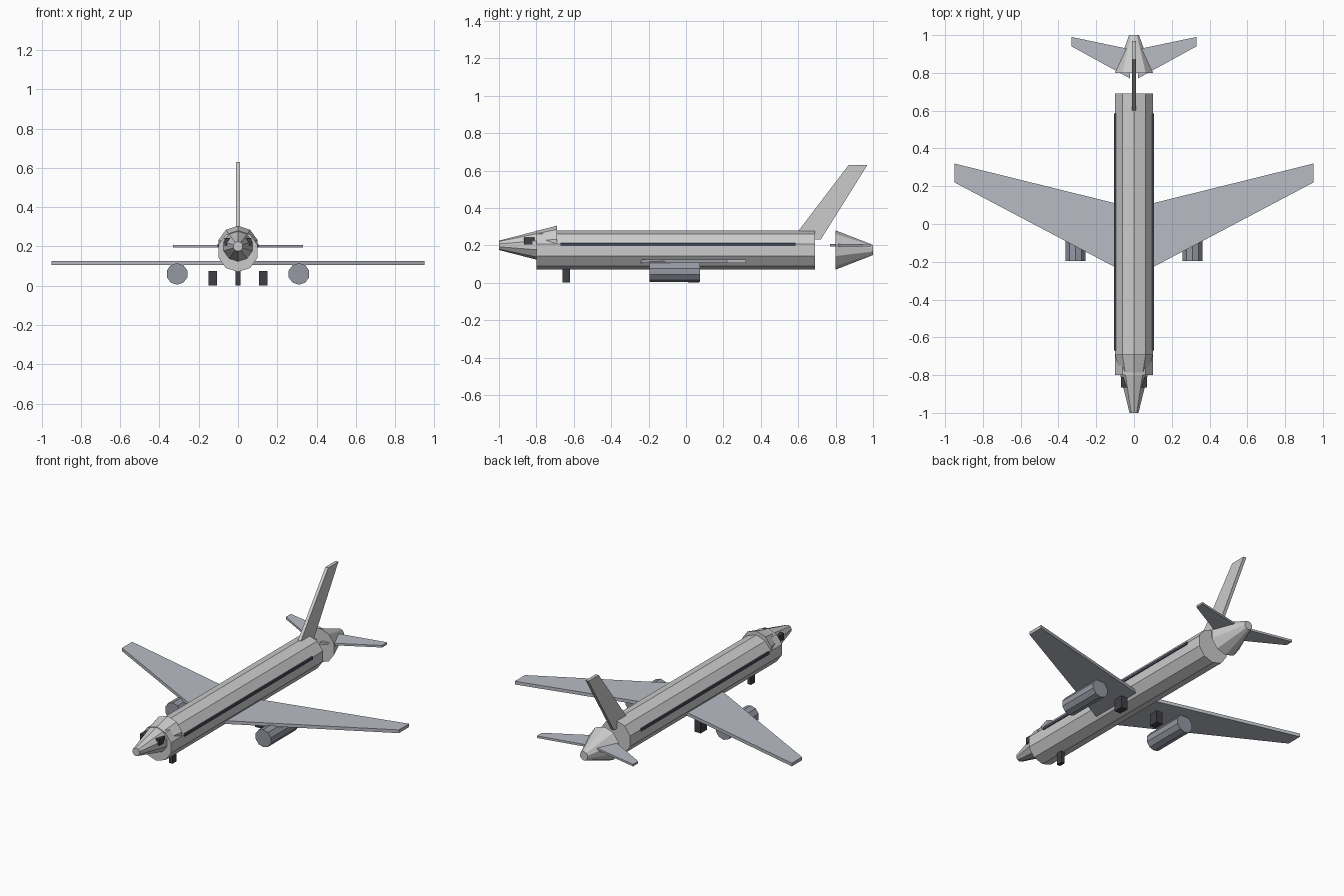
import bpy, bmesh
from math import sin, cos, pi

if "Cube" in bpy.data.objects:
    bpy.data.objects.remove(bpy.data.objects["Cube"])

def paint(name, rgb):
    m = bpy.data.materials.new(name)
    m.diffuse_color = (*rgb, 1)
    m.use_nodes = True
    m.node_tree.nodes["Principled BSDF"].inputs["Base Color"].default_value = m.diffuse_color
    return m

wing_grey = paint("wing_grey", (0.48, 0.50, 0.55))
engine_grey = paint("engine_grey", (0.30, 0.31, 0.37))
black = paint("black", (0.05, 0.05, 0.06))
glass = paint("glass", (0.06, 0.07, 0.10))

def loft(name, rings, mat=None):
    """Skin a solid through rings of equal point count and cap both ends."""
    bm = bmesh.new()
    loops = [[bm.verts.new(p) for p in ring] for ring in rings]
    n = len(loops[0])
    for a, b in zip(loops, loops[1:]):
        for i in range(n):
            bm.faces.new((a[i], a[(i + 1) % n], b[(i + 1) % n], b[i]))
    bm.faces.new(loops[0])
    bm.faces.new(loops[-1])
    bmesh.ops.recalc_face_normals(bm, faces=bm.faces)
    me = bpy.data.meshes.new(name)
    bm.to_mesh(me)
    bm.free()
    ob = bpy.data.objects.new(name, me)
    bpy.context.collection.objects.link(ob)
    if mat:
        me.materials.append(mat)
    return ob

def tube(name, x, z, y0, r0, y1, r1, mat=None, sides=10):
    """Ten-sided tube or cone along y with a corner at the top."""
    def ring(y, r):
        return [(x + r * sin(2 * pi * i / sides), y, z + r * cos(2 * pi * i / sides))
                for i in range(sides)]
    return loft(name, [ring(y0, r0), ring(y1, r1)], mat)

def box(name, x0, x1, y0, y1, z0, z1, mat=None):
    rect = [(x0, y0), (x1, y0), (x1, y1), (x0, y1)]
    return loft(name, [[(x, y, z) for x, y in rect] for z in (z0, z1)], mat)

def plate(name, outline, z0, z1, mat=None):
    return loft(name, [[(x, y, z) for x, y in outline] for z in (z0, z1)], mat)

def mirrored(ob):
    ob.modifiers.new("mirror", 'MIRROR').use_axis = (True, False, False)

# Body, nose and tail cones
tube("fuselage", 0, 0.175, -0.80, 0.105, 0.69, 0.105)
tube("nose_cone", 0, 0.20, -1.0, 0.025, -0.69, 0.105)
tube("tail_cone", 0, 0.175, 0.80, 0.105, 1.0, 0.027)

# Tail fin
fin = [(0.565, 0.23), (0.72, 0.23), (0.97, 0.63), (0.87, 0.63)]
loft("tail_fin", [[(x, y, z) for y, z in fin] for x in (-0.01, 0.01)])

# Wings and tailplanes
mirrored(plate("wing", [(0.06, -0.25), (0.95, 0.22), (0.95, 0.32), (0.06, 0.10)],
               0.105, 0.125, wing_grey))
mirrored(plate("tailplane", [(0.02, 0.77), (0.33, 0.94), (0.33, 0.99), (0.02, 0.925)],
               0.195, 0.208, wing_grey))

# Engines
mirrored(tube("engine", 0.31, 0.06, -0.195, 0.055, 0.075, 0.055, engine_grey))

# Cabin window strips and cockpit windows
mirrored(box("cabin_windows", 0.09, 0.105, -0.67, 0.585, 0.197, 0.213, glass))
mirrored(box("cockpit_window", 0.04, 0.068, -0.865, -0.81, 0.205, 0.243, black))

# Landing gear
box("nose_gear", -0.012, 0.012, -0.66, -0.62, 0.0, 0.09, black)
mirrored(box("main_gear", 0.108, 0.15, 0.01, 0.07, 0.0, 0.076, black))
